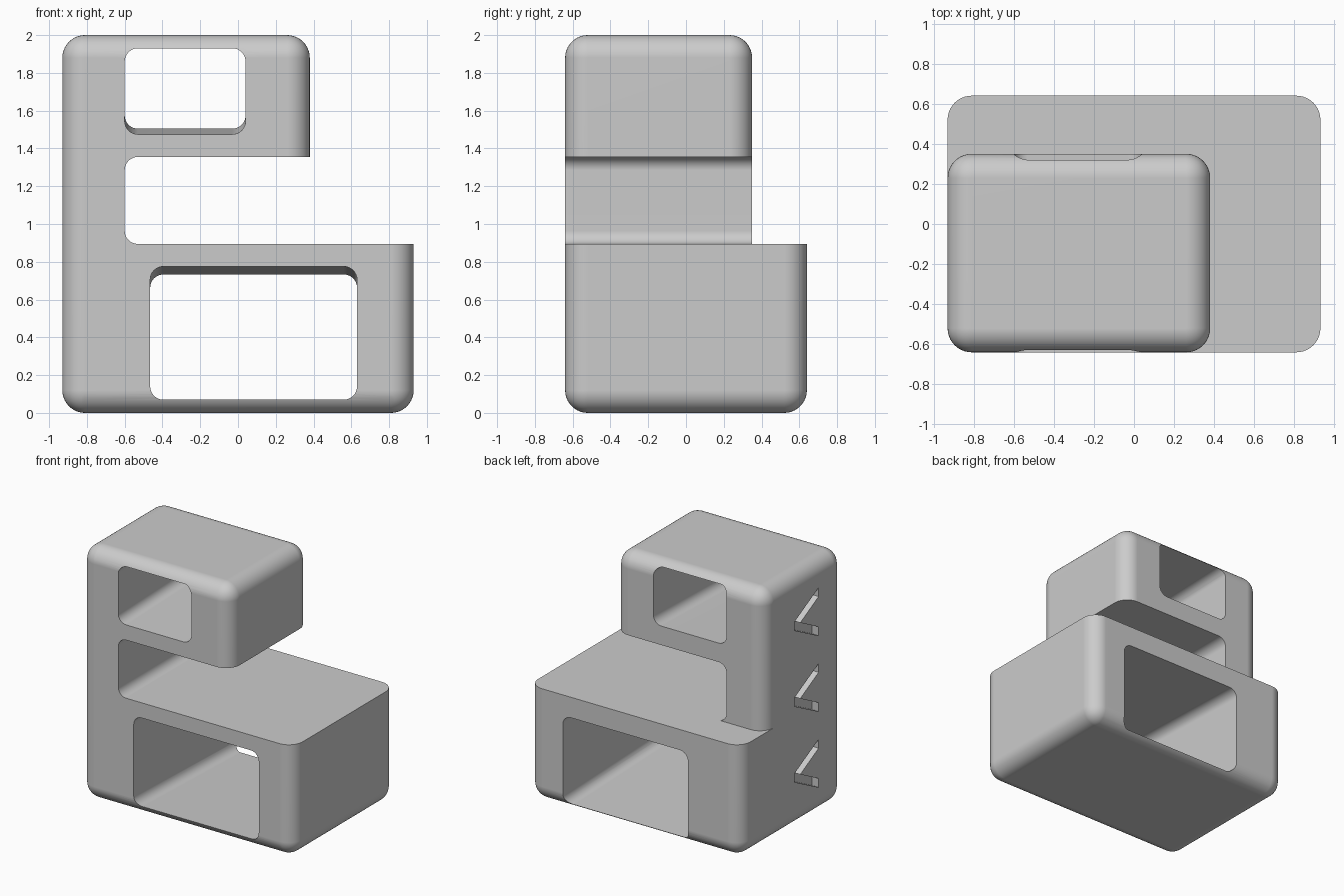
import bpy, bmesh, math
from mathutils import Vector

if "Cube" in bpy.data.objects:
    bpy.data.objects.remove(bpy.data.objects["Cube"], do_unlink=True)

RADIUS = 0.12
SHELF = 0.895          # height of the ledge around the tower
FRONT, BACK = -0.64, 0.64
LEFT, RIGHT = -0.93, 0.93

grey = bpy.data.materials.new("plain grey")
grey.use_nodes = True
grey.diffuse_color = (0.6, 0.6, 0.6, 1)
grey.node_tree.nodes["Principled BSDF"].inputs["Base Color"].default_value = (0.6, 0.6, 0.6, 1)


def add_object(name, bm):
    bmesh.ops.recalc_face_normals(bm, faces=bm.faces)
    mesh = bpy.data.meshes.new(name)
    bm.to_mesh(mesh)
    bm.free()
    mesh.materials.append(grey)
    obj = bpy.data.objects.new(name, mesh)
    bpy.context.collection.objects.link(obj)
    return obj


def rounded_box(name, low, high, sharp_z):
    """Box with every edge rounded except the loop lying at sharp_z."""
    bm = bmesh.new()
    bmesh.ops.create_cube(bm, size=1)
    low, high = Vector(low), Vector(high)
    for v in bm.verts:
        v.co = (low + high) / 2 + v.co * (high - low)
    edges = [e for e in bm.edges
             if any(abs(v.co.z - sharp_z) > 1e-4 for v in e.verts)]
    bmesh.ops.bevel(bm, geom=edges, offset=RADIUS, segments=10,
                    profile=0.5, affect='EDGES')
    return add_object(name, bm)


def rounded_rect(x0, x1, z0, z1, r=0.07, steps=8):
    points = []
    corners = [(x1 - r, z1 - r), (x0 + r, z1 - r), (x0 + r, z0 + r), (x1 - r, z0 + r)]
    for quarter, (cx, cz) in enumerate(corners):
        for i in range(steps + 1):
            a = math.pi / 2 * (quarter + i / steps)
            points.append((cx + r * math.cos(a), cz + r * math.sin(a)))
    return points


def prism(name, start, end):
    """Closed prism between two matching loops of points."""
    bm = bmesh.new()
    loops = [[bm.verts.new(p) for p in loop] for loop in (start, end)]
    for loop in loops:
        bm.faces.new(loop)
    n = len(start)
    for i in range(n):
        j = (i + 1) % n
        bm.faces.new((loops[0][i], loops[0][j], loops[1][j], loops[1][i]))
    return add_object(name, bm)


def tunnel(name, profile, slope):
    """Front-to-back cutter that rises by slope per unit of depth."""
    ends = [[(x, y, z + slope * (y - FRONT)) for x, z in profile] for y in (-0.8, 0.8)]
    return prism(name, *ends)


def combine(target, tool, operation):
    mod = target.modifiers.new("cut", 'BOOLEAN')
    mod.operation, mod.solver, mod.object = operation, 'EXACT', tool
    bpy.context.view_layer.objects.active = target
    bpy.ops.object.modifier_apply(modifier=mod.name)
    bpy.data.objects.remove(tool, do_unlink=True)


# Wide base with a narrower tower standing on its front left corner
body = rounded_box("stand_body", (LEFT, FRONT, 0), (RIGHT, BACK, SHELF), SHELF)
tower = rounded_box("tower", (LEFT, FRONT, SHELF), (0.38, 0.35, 2), SHELF)

# Open gap that leaves the top compartment overhanging
combine(tower, tunnel("gap_cutter", rounded_rect(-0.6, 1.2, SHELF - 0.0005, 1.355), 0), 'DIFFERENCE')
combine(body, tower, 'UNION')

# Slightly tilted compartments running through base and tower
combine(body, tunnel("lower_cutter", rounded_rect(-0.465, 0.63, 0.07, 0.775), -0.033), 'DIFFERENCE')
combine(body, tunnel("upper_cutter", rounded_rect(-0.6, 0.04, 1.475, 1.93), 0.03), 'DIFFERENCE')

# Three chevron grooves in the tall side
half = [(-0.03, 0.035), (-0.33, 0.19), (-0.33, 0.12), (-0.10, 0.0)]
chevron = half + [(y, -z) for y, z in reversed(half[:-1])]
for height in (0.4, 1.0, 1.6):
    ends = [[(x, y, z + height) for y, z in chevron] for x in (LEFT - 0.1, LEFT + 0.06)]
    combine(body, prism("groove_cutter", *ends), 'DIFFERENCE')

# Smooth rounded corners with crisp openings
bpy.ops.object.select_all(action='DESELECT')
body.select_set(True)
bpy.context.view_layer.objects.active = body
bpy.ops.object.shade_smooth_by_angle(angle=math.radians(30))
weighted = body.modifiers.new("even shading", 'WEIGHTED_NORMAL')
weighted.keep_sharp = True
